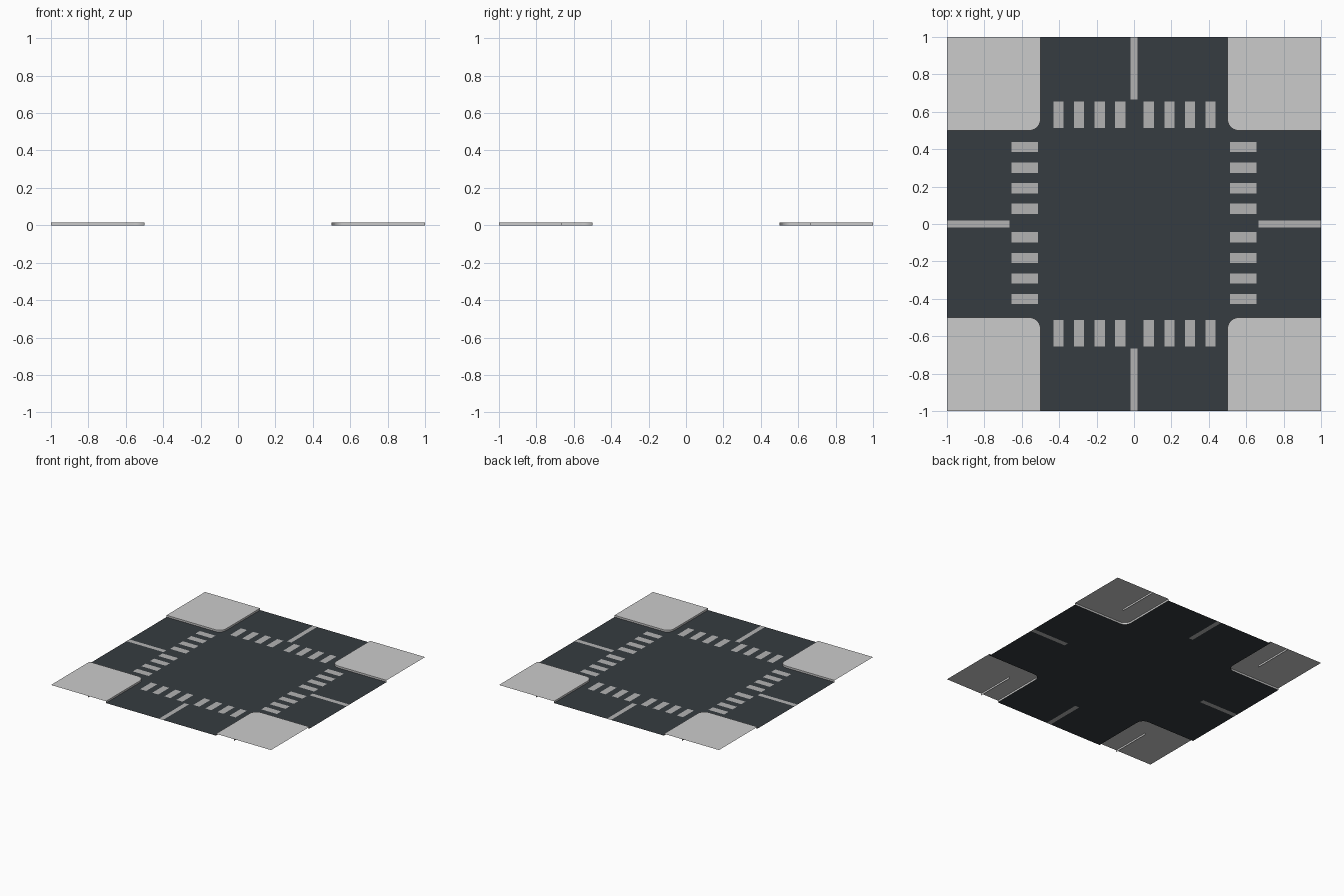
import bpy, bmesh
from math import sin, cos, pi

if "Cube" in bpy.data.objects:
    bpy.data.objects.remove(bpy.data.objects["Cube"])

TOP, INNER, R = 0.015, 0.5, 0.06     # pavement height, kerb line, corner radius
LINE, START = 0.019, 0.665           # lane line half width and inner end


def material(name, color):
    m = bpy.data.materials.new(name)
    m.diffuse_color = (*color, 1)
    m.use_nodes = True
    m.node_tree.nodes["Principled BSDF"].inputs["Base Color"].default_value = m.diffuse_color
    return m


asphalt = material("asphalt", (0.037, 0.045, 0.052))
paint = material("paint", (0.45, 0.45, 0.45))


def make(name, faces, mat=None):
    """Object from a list of polygons, each a list of 3D points."""
    bm = bmesh.new()
    for pts in faces:
        bm.faces.new([bm.verts.new(p) for p in pts])
    bmesh.ops.remove_doubles(bm, verts=bm.verts, dist=1e-5)
    bmesh.ops.triangulate(bm, faces=[f for f in bm.faces if len(f.verts) > 4])
    me = bpy.data.meshes.new(name)
    bm.to_mesh(me)
    bm.free()
    ob = bpy.data.objects.new(name, me)
    bpy.context.collection.objects.link(ob)
    if mat:
        me.materials.append(mat)
    return ob


def turn(p, k):
    """Quarter turns around z."""
    for _ in range(k):
        p = (-p[1], p[0], *p[2:])
    return p


def rect(x0, x1, y0, y1, z):
    return [(x0, y0, z), (x1, y0, z), (x1, y1, z), (x0, y1, z)]


# kerb line of the +x +y corner, from the right edge to the top edge
c = INNER + R
arc = [(c - R * sin(a), c - R * cos(a)) for a in [i * pi / 16 for i in range(9)]]
kerb = [(1, INNER)] + arc + [(INNER, 1)]

# road: cross-shaped surface notched for the lane lines
quarter = [(START, LINE), (1, LINE)] + kerb + [(LINE, 1), (LINE, START)]
outline = []
for k in range(4):
    pts = [turn(p, k) for p in quarter]
    outline += [(x, y, 0) for x, y in pts]
make("road", [outline], asphalt)

# lane lines fill the notches
make("lane_lines", [[turn(p, k) for p in rect(START, 1, -LINE, LINE, 0)]
                    for k in range(4)], paint)

# crossing stripes: four each side of the lane centre on every arm
stripes = []
for k in range(4):
    shift = 0.005 if k % 2 == 0 else -0.003
    if k == 2:
        shift = -shift
    if k == 3:
        shift = -shift
    for s in (-1, 1):
        for i in range(4):
            m = s * (0.0755 + 0.11 * i + (0.011 if s > 0 and k % 2 == 0 else 0)) 
            m = s * (0.0765 + 0.11 * i) + shift
            stripes.append([turn(p, k) for p in
                            rect(0.512, 0.655, m - 0.0275, m + 0.0275, 0.001)])
make("crossing_stripes", stripes, paint)

# pavements: open shells with a top, a kerb wall and one inner seam wall
for k, name in enumerate(("back_right", "back_left", "front_left", "front_right")):
    faces = [[(1, 1, TOP)] + [(x, y, TOP) for x, y in reversed(kerb)]]
    for (x0, y0), (x1, y1) in zip(kerb, kerb[1:]):
        faces.append([(x0, y0, TOP), (x1, y1, TOP), (x1, y1, 0), (x0, y0, 0)])
    make("pavement_" + name, [[turn(p, k) for p in f] for f in faces])
    sx, sy = (1, -1, -1, 1)[k], (1, 1, -1, -1)[k]
    make("seam_" + name, [[(sx * 0.664, sy * y, z) for y, z in
                           ((START, 0), (1, 0), (1, TOP), (START, TOP))]])
